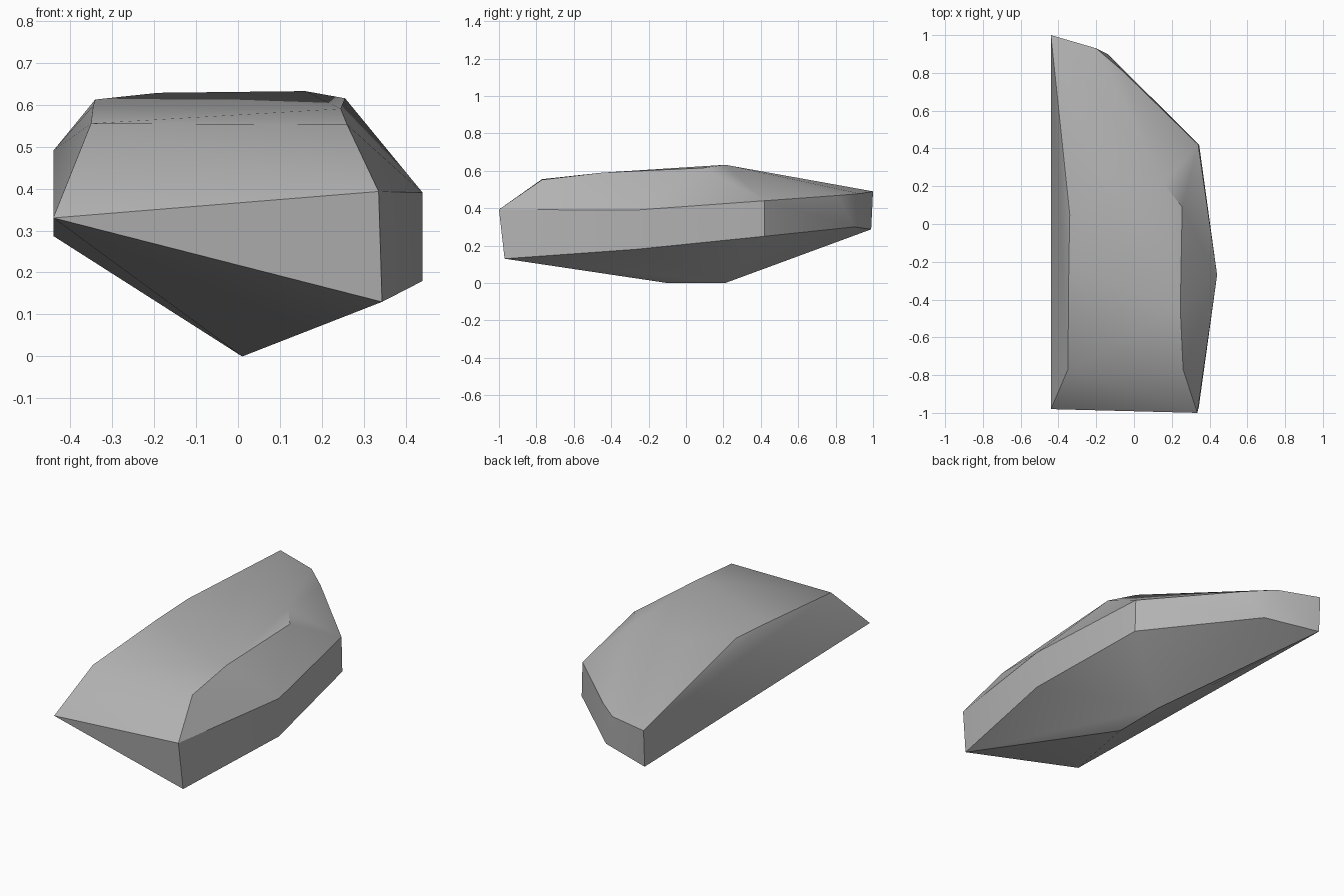
import bpy
import bmesh

cube = bpy.data.objects.get("Cube")
if cube:
    bpy.data.objects.remove(cube, do_unlink=True)

# Grey stone
stone = bpy.data.materials.new("grey_stone")
stone.use_nodes = True
colour = (0.45, 0.45, 0.45, 1)
stone.diffuse_color = colour
stone.node_tree.nodes["Principled BSDF"].inputs["Base Color"].default_value = colour

# Corner rings of the boulder, from the crown down to the keel
crown = [(-.35, -.77, .555), (.26, -.77, .552), (.245, -.45, .59), (.255, .09, .615),
         (.16, .21, .632), (-.19, .22, .628), (-.34, .05, .612), (-.345, -.22, .597)]
shoulder = [(-.44, -.98, .33), (.335, -1, .393), (.44, -.27, .39), (.34, .42, .44),
            (-.06, .81, .468), (-.2, .93, .478), (-.44, 1, .49)]
belly = [(.343, -.97, .13), (.44, -.27, .18), (.345, .42, .25),
         (-.14, .9, .3), (-.44, .99, .287)]
keel = [(.01, -.1, 0), (.01, .21, 0)]

# Wrap the corners in one faceted skin
bm = bmesh.new()
for corner in crown + shoulder + belly + keel:
    bm.verts.new(corner)
hull = bmesh.ops.convex_hull(bm, input=bm.verts)
loose = [v for v in bm.verts if not v.link_faces]
bmesh.ops.delete(bm, geom=loose, context='VERTS')
bmesh.ops.recalc_face_normals(bm, faces=bm.faces)

mesh = bpy.data.meshes.new("boulder")
bm.to_mesh(mesh)
bm.free()
mesh.materials.append(stone)
boulder = bpy.data.objects.new("boulder", mesh)
bpy.context.collection.objects.link(boulder)

# Soft faces with crisp ridges
bpy.ops.object.select_all(action='DESELECT')
boulder.select_set(True)
bpy.context.view_layer.objects.active = boulder
bpy.ops.object.shade_smooth_by_angle(angle=0.52)
